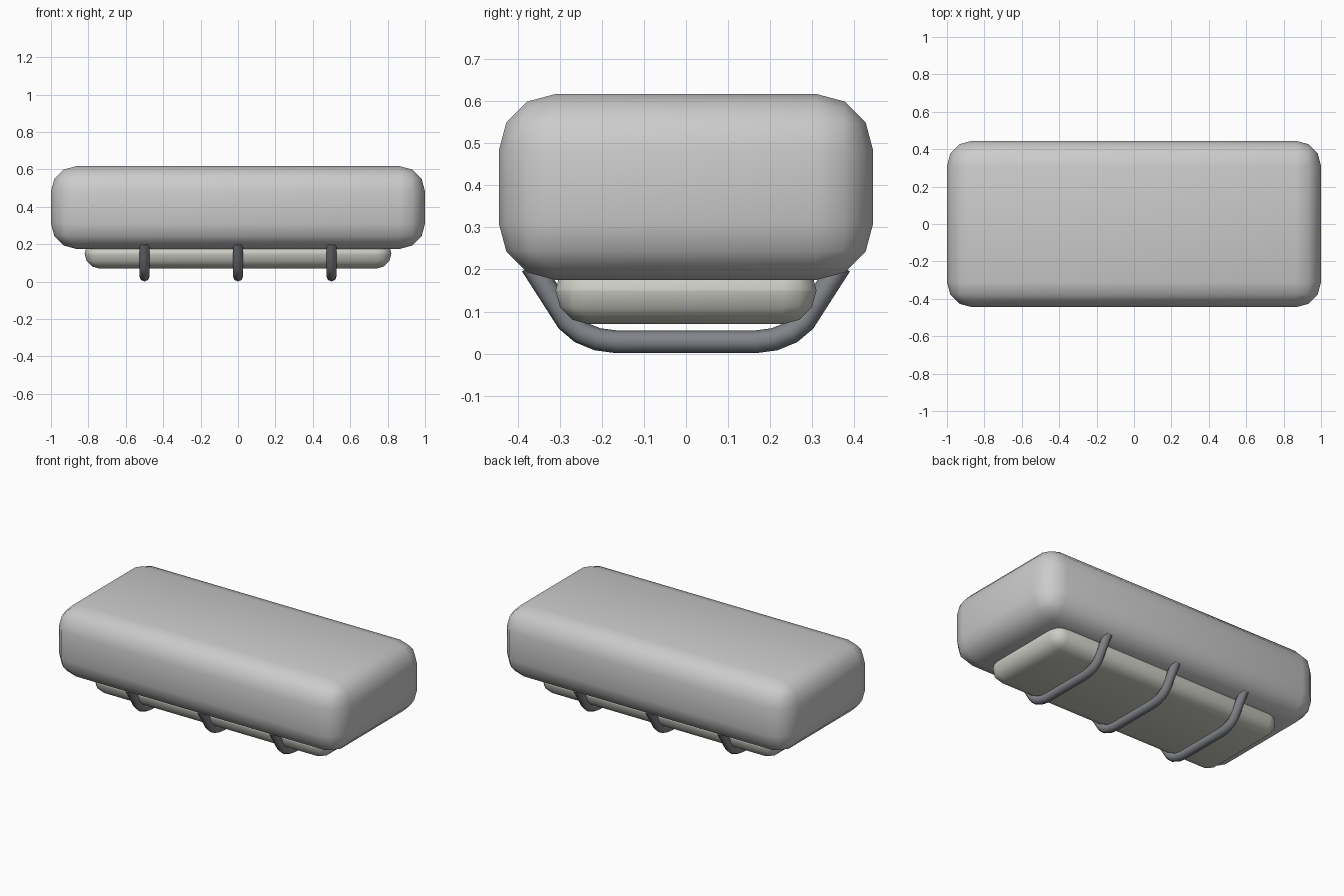
import bpy
from math import radians

if "Cube" in bpy.data.objects:
    bpy.data.objects.remove(bpy.data.objects["Cube"])


def material(name, color):
    m = bpy.data.materials.new(name)
    m.diffuse_color = (*color, 1)
    m.use_nodes = True
    m.node_tree.nodes["Principled BSDF"].inputs["Base Color"].default_value = m.diffuse_color
    return m


def smooth(obj, angle):
    bpy.ops.object.select_all(action='DESELECT')
    obj.select_set(True)
    bpy.context.view_layer.objects.active = obj
    bpy.ops.object.shade_smooth_by_angle(angle=radians(angle))


def rounded_box(name, size, z, radius, mat=None):
    bpy.ops.mesh.primitive_cube_add(size=1, location=(0, 0, z))
    obj = bpy.context.object
    obj.name = name
    obj.scale = size
    bpy.ops.object.transform_apply(location=False, rotation=False, scale=True)
    bevel = obj.modifiers.new("Bevel", 'BEVEL')
    bevel.width = radius
    bevel.segments = 3
    bpy.ops.object.modifier_apply(modifier=bevel.name)
    if mat:
        obj.data.materials.append(mat)
    smooth(obj, 40)
    return obj


def guard_bar(name, x, half_path, radius, mat):
    path = [(-y, z) for y, z in half_path] + [(y, z) for y, z in reversed(half_path)]
    curve = bpy.data.curves.new(name, 'CURVE')
    curve.dimensions = '3D'
    curve.bevel_depth = radius
    curve.bevel_resolution = 2
    curve.use_fill_caps = True
    spline = curve.splines.new('POLY')
    spline.points.add(len(path) - 1)
    for point, (y, z) in zip(spline.points, path):
        point.co = (0, y, z, 1)
    obj = bpy.data.objects.new(name, curve)
    obj.location.x = x
    bpy.context.collection.objects.link(obj)
    bpy.ops.object.select_all(action='DESELECT')
    obj.select_set(True)
    bpy.context.view_layer.objects.active = obj
    bpy.ops.object.convert(target='MESH')
    obj = bpy.context.object
    obj.data.materials.append(mat)
    smooth(obj, 50)


lens_mat = material("lens grey", (0.62, 0.62, 0.57))
bar_mat = material("dark metal", (0.22, 0.23, 0.25))

# Main housing and the lens slung underneath
rounded_box("housing", (2.0, 0.89, 0.442), 0.396, 0.135)
rounded_box("lens", (1.64, 0.62, 0.16), 0.15, 0.0795, lens_mat)

# Three guard bars bent around the lens
half = [(0.367, 0.21), (0.322, 0.14), (0.282, 0.077), (0.25, 0.05),
        (0.21, 0.034), (0.165, 0.028)]
for i, x in enumerate((-0.5, 0, 0.5)):
    guard_bar(f"guard_bar_{i + 1}", x, half, 0.027, bar_mat)
